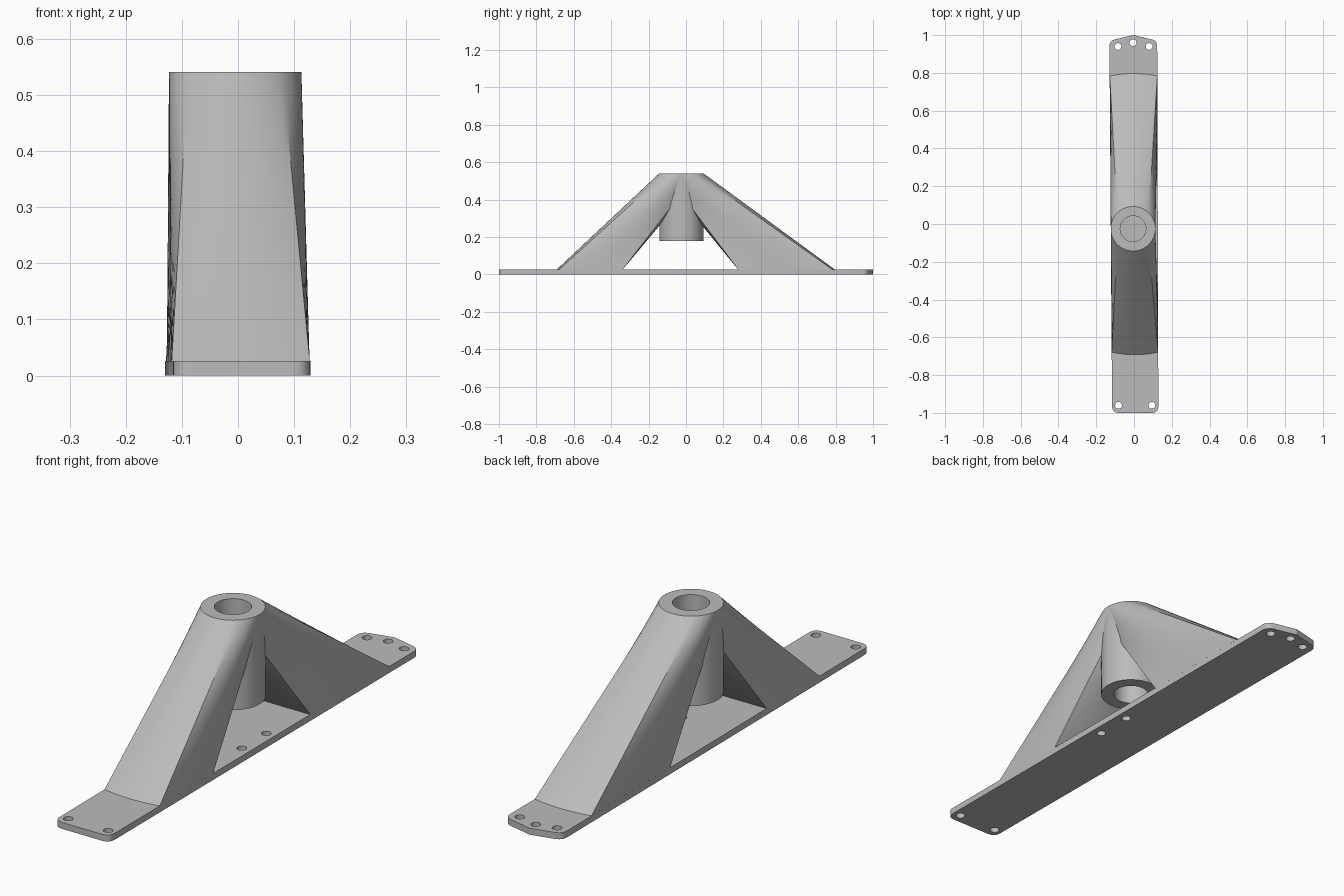
import bpy
import bmesh
from math import sin, cos, radians, pi

old = bpy.data.objects.get("Cube")
if old:
    bpy.data.objects.remove(old, do_unlink=True)

# Single plain metal colour
metal = bpy.data.materials.new("light_grey_metal")
metal.use_nodes = True
GREY = (0.5, 0.5, 0.5, 1)
metal.diffuse_color = GREY
metal.node_tree.nodes["Principled BSDF"].inputs["Base Color"].default_value = GREY

CX, CY, TOP, PLATE = -0.005, -0.025, 0.541, 0.026
TUBE_R, BORE_R, SEG = 0.118, 0.068, 64


def finish(name, bm):
    bmesh.ops.recalc_face_normals(bm, faces=bm.faces)
    mesh = bpy.data.meshes.new(name)
    bm.to_mesh(mesh)
    bm.free()
    mesh.materials.append(metal)
    obj = bpy.data.objects.new(name, mesh)
    bpy.context.collection.objects.link(obj)
    return obj


def activate(obj):
    bpy.ops.object.select_all(action="DESELECT")
    obj.select_set(True)
    bpy.context.view_layer.objects.active = obj


def cut(obj, cutter):
    mod = obj.modifiers.new("cut", "BOOLEAN")
    mod.operation, mod.solver, mod.object = "DIFFERENCE", "EXACT", cutter
    activate(obj)
    bpy.ops.object.modifier_apply(modifier=mod.name)


def loft(bm, rings, closed=False):
    """Bridge rings of points; cap the ends, or close into a loop."""
    rows = [[bm.verts.new(p) for p in ring] for ring in rings]
    pairs = list(zip(rows, rows[1:]))
    if closed:
        pairs.append((rows[-1], rows[0]))
    else:
        bm.faces.new(rows[0])
        bm.faces.new(rows[-1])
    for a, b in pairs:
        for i in range(len(a)):
            j = (i + 1) % len(a)
            bm.faces.new((a[i], a[j], b[j], b[i]))


def circle(x, y, z, r, n=SEG):
    return [(x + r * cos(2 * pi * i / n), y + r * sin(2 * pi * i / n), z)
            for i in range(n)]


def left_edge(y):
    return -0.123 - 0.007 * y


def right_edge(y):
    return 0.126 - 0.003 * y


def fillet(corner, before, after, n=6):
    """Rounded corner as a quadratic arc between two points."""
    return [tuple((1 - t) ** 2 * a + 2 * t * (1 - t) * c + t * t * b
                  for a, c, b in zip(before, corner, after))
            for t in (i / n for i in range(n + 1))]


# Base plate: rounded front corners, shallow pointed rear end
lf, rf, lb, rb = left_edge(-1), right_edge(-1), left_edge(1), right_edge(1)
outline = fillet((lf, -1), (lf, -0.965), (lf + 0.035, -1))
outline += fillet((rf, -1), (rf - 0.035, -1), (rf, -0.965))
outline += fillet((rb, 0.97), (rb, 0.94), (rb - 0.028, 0.977))
outline += [(CX, 1)]
outline += fillet((lb, 0.97), (lb + 0.028, 0.977), (lb, 0.94))
bm = bmesh.new()
loft(bm, [[(x, y, z) for x, y in outline] for z in (0, PLATE)])
plate = finish("base_plate", bm)

# Screw holes through the plate
holes = [(-0.085, 0.94), (CX, 0.96), (0.08, 0.94), (-0.082, -0.96),
         (0.095, -0.96), (0.087, -0.1), (0.087, 0.055)]
bm = bmesh.new()
for x, y in holes:
    loft(bm, [circle(x, y, z, 0.018, 24) for z in (-0.05, 0.1)])
hole_cutter = finish("hole_cutter", bm)
hole_cutter.hide_render = True
cut(plate, hole_cutter)

# Centre tube with open bore
bm = bmesh.new()
loft(bm, [circle(CX, CY, z, r) for z, r in
          ((0.18, TUBE_R), (TOP, TUBE_R), (TOP, BORE_R), (0.18, BORE_R))],
     closed=True)
tube = finish("centre_tube", bm)

bm = bmesh.new()
loft(bm, [circle(CX, CY, z, BORE_R) for z in (0.1, 0.7)])
bore_cutter = finish("bore_cutter", bm)
bore_cutter.hide_render = True


def foot_point(i, y0, y1, bulge0, bulge1):
    """Point on the four-sided foot; each side matches a quarter of the circle."""
    side, k = divmod((i + SEG // 8) % SEG, SEG // 4)
    t = k / (SEG // 4)
    bow = 4 * t * (1 - t)
    if side == 0:
        y = y0 + (y1 - y0) * t
        return right_edge(y), y
    if side == 1:
        return right_edge(y1) + (left_edge(y1) - right_edge(y1)) * t, y1 + bulge1 * bow
    if side == 2:
        y = y1 + (y0 - y1) * t
        return left_edge(y), y
    return left_edge(y0) + (right_edge(y0) - left_edge(y0)) * t, y0 - bulge0 * bow


# Slanted legs: each blends the round tube top into a rectangular foot
def leg(name, *foot):
    top = circle(CX, CY, TOP, TUBE_R)
    rings, levels = [], 10
    for n in range(levels + 1):
        t = n / levels
        ring = []
        for i, (x, y, z) in enumerate(top):
            fx, fy = foot_point(i, *foot)
            ring.append((fx + (x - fx) * t, fy + (y - fy) * t,
                         PLATE - 0.001 + (TOP - PLATE + 0.001) * t))
        rings.append(ring)
    bm = bmesh.new()
    loft(bm, rings)
    obj = finish(name, bm)
    cut(obj, bore_cutter)
    return obj


front_leg = leg("front_leg", -0.68, -0.34, 0.013, 0)
rear_leg = leg("rear_leg", 0.28, 0.785, 0, 0.013)

for cutter in (hole_cutter, bore_cutter):
    bpy.data.objects.remove(cutter, do_unlink=True)

for part in (plate, tube, front_leg, rear_leg):
    activate(part)
    bpy.ops.object.shade_smooth_by_angle(angle=radians(25))
